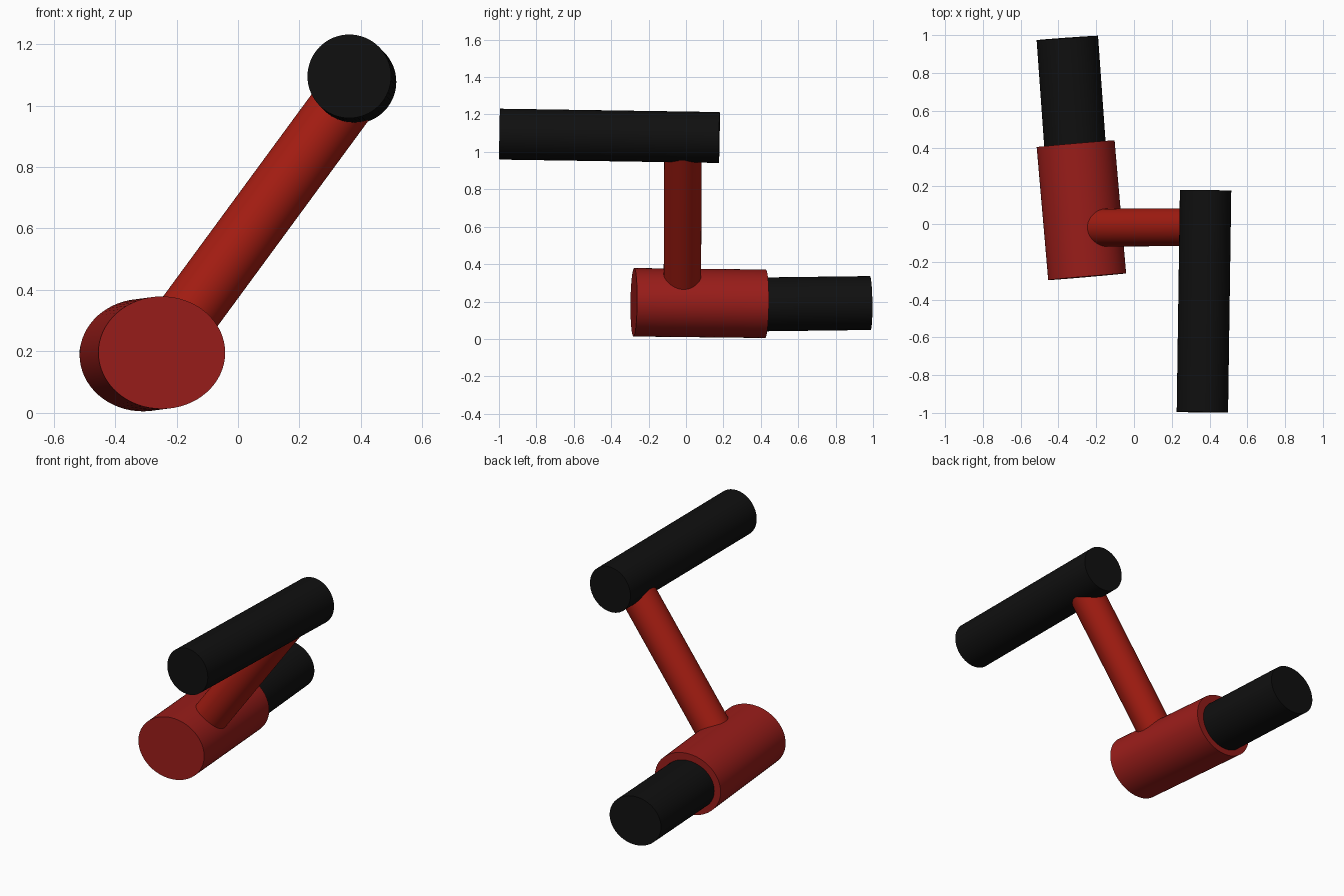
import bpy, math
from mathutils import Vector, Matrix

if "Cube" in bpy.data.objects:
    bpy.data.objects.remove(bpy.data.objects["Cube"])

def material(name, color):
    m = bpy.data.materials.new(name)
    m.diffuse_color = (*color, 1)
    m.use_nodes = True
    m.node_tree.nodes["Principled BSDF"].inputs["Base Color"].default_value = m.diffuse_color
    return m

hub_red = material("hub_red", (0.32, 0.012, 0.01))
arm_red = material("arm_red", (0.38, 0.012, 0.006))
black = material("black", (0.005, 0.005, 0.005))

def rod(name, start, end, rx, ry, mat):
    """Elliptical cylinder between two points; rx is the half width across x."""
    a, b = Vector(start), Vector(end)
    w = (b - a).normalized()
    u = Vector((1, 0, 0))
    u = (u - w * u.dot(w)).normalized()
    v = w.cross(u)
    bpy.ops.mesh.primitive_cylinder_add(vertices=64, radius=1, depth=1)
    ob = bpy.context.object
    ob.name = name
    rot = Matrix((u, v, w)).transposed().to_4x4()
    ob.matrix_world = (Matrix.Translation((a + b) / 2) @ rot
                       @ Matrix.Diagonal((rx, ry, (b - a).length, 1)))
    bpy.ops.object.transform_apply(location=True, rotation=True, scale=True)
    bpy.ops.object.shade_smooth_by_angle(angle=math.radians(30))
    ob.data.materials.append(mat)
    return ob

# thick sleeve at the base of the crank
rod("hub", (-0.248, -0.279, 0.196), (-0.309, 0.425, 0.188), 0.207, 0.183, hub_red)

# axle leaving the back of the sleeve
rod("axle", (-0.297, 0.2, 0.182), (-0.353, 0.985, 0.192), 0.163, 0.144, black)

# slanted crank arm
rod("crank_arm", (-0.27, -0.02, 0.174), (0.366, -0.016, 1.04), 0.1, 0.1, arm_red)

# handle grip at the top
rod("grip", (0.362, -0.996, 1.095), (0.379, 0.178, 1.077), 0.136, 0.136, black)
